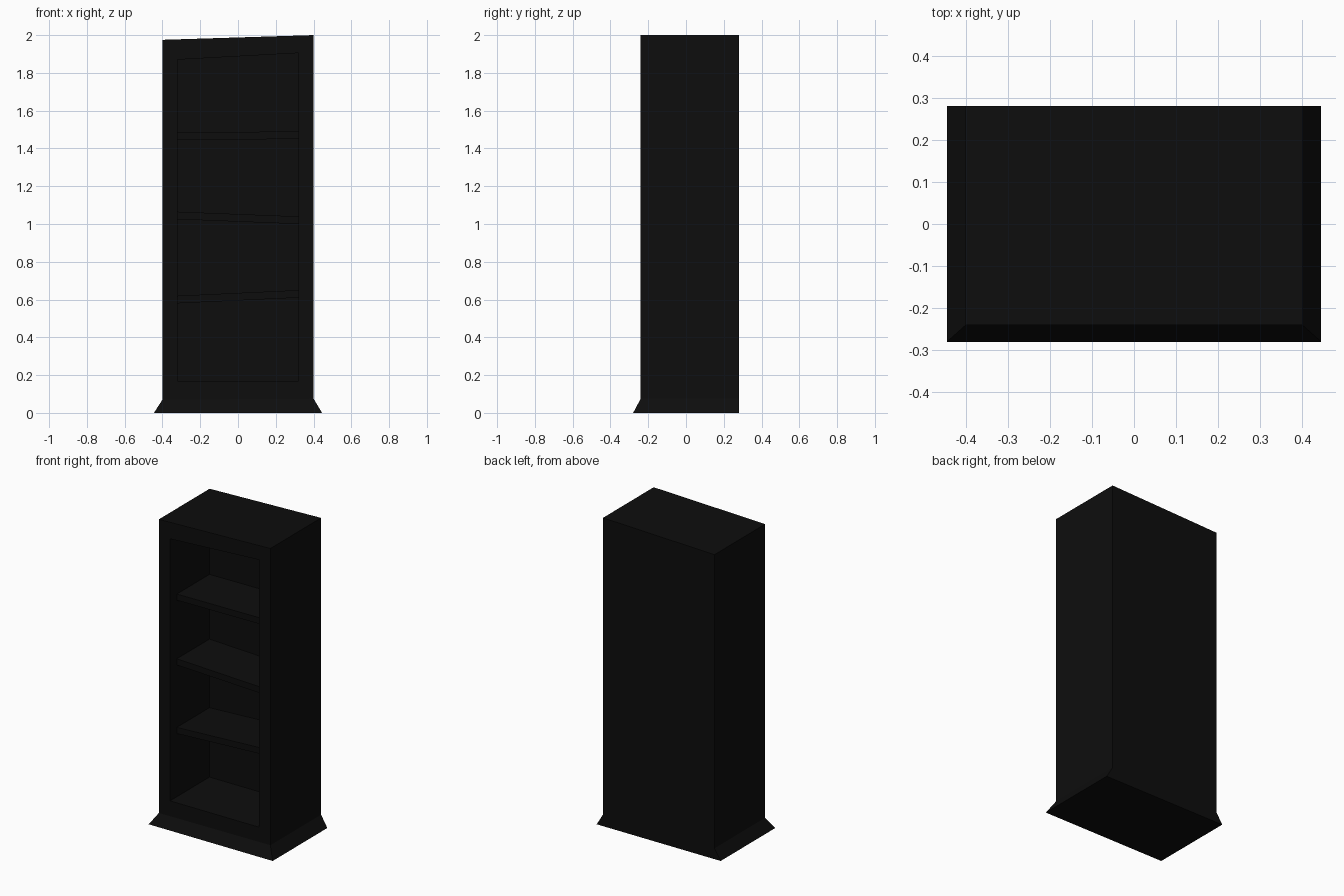
import bpy, bmesh

if "Cube" in bpy.data.objects:
    bpy.data.objects.remove(bpy.data.objects["Cube"])

dark = bpy.data.materials.new("dark_wood")
dark.diffuse_color = (0.004, 0.004, 0.004, 1)
dark.use_nodes = True
dark.node_tree.nodes["Principled BSDF"].inputs["Base Color"].default_value = dark.diffuse_color


def finish(name, bm):
    bmesh.ops.recalc_face_normals(bm, faces=bm.faces)
    mesh = bpy.data.meshes.new(name)
    bm.to_mesh(mesh)
    bm.free()
    mesh.materials.append(dark)
    obj = bpy.data.objects.new(name, mesh)
    bpy.context.collection.objects.link(obj)
    return obj


def ring(bm, half_x, front, z_left, z_right, back=0.28):
    """Rectangle whose left and right heights can differ."""
    return [bm.verts.new(c) for c in ((-half_x, front, z_left), (half_x, front, z_right),
                                      (half_x, back, z_right), (-half_x, back, z_left))]


def loft(bm, rings):
    """Closed solid through the rings; returns the front face of the last span."""
    bm.faces.new(rings[0][::-1])
    for low, high in zip(rings, rings[1:]):
        sides = [bm.faces.new((low[i], low[(i + 1) % 4], high[(i + 1) % 4], high[i]))
                 for i in range(4)]
    bm.faces.new(rings[-1])
    return sides[0]


# Cabinet: flared foot, straight body, slightly crooked top
bm = bmesh.new()
front = loft(bm, [ring(bm, 0.445, -0.28, 0, 0),
                  ring(bm, 0.40, -0.24, 0.07, 0.075),
                  ring(bm, 0.40, -0.24, 1.975, 2.0)])

# Open front: frame inset, then pushed in to the back panel
bmesh.ops.inset_individual(bm, faces=[front], thickness=0.08)
for v in front.verts:
    right, top = v.co.x > 0, v.co.z > 1
    v.co.x = 0.32 if right else -0.32
    v.co.z = (1.905 if right else 1.87) if top else 0.17
bmesh.ops.inset_individual(bm, faces=[front], thickness=0.0)
for v in front.verts:
    v.co.y = 0.165
finish("cabinet", bm)

# Crooked shelves, set back from the frame: (name, left height, right height)
for name, left, right in (("lower_shelf", 0.62, 0.65),
                          ("middle_shelf", 1.065, 1.04),
                          ("upper_shelf", 1.485, 1.49)):
    bm = bmesh.new()
    loft(bm, [ring(bm, 0.32, -0.17, left - 0.04, right - 0.04, 0.165),
              ring(bm, 0.32, -0.17, left, right, 0.165)])
    finish(name, bm)
